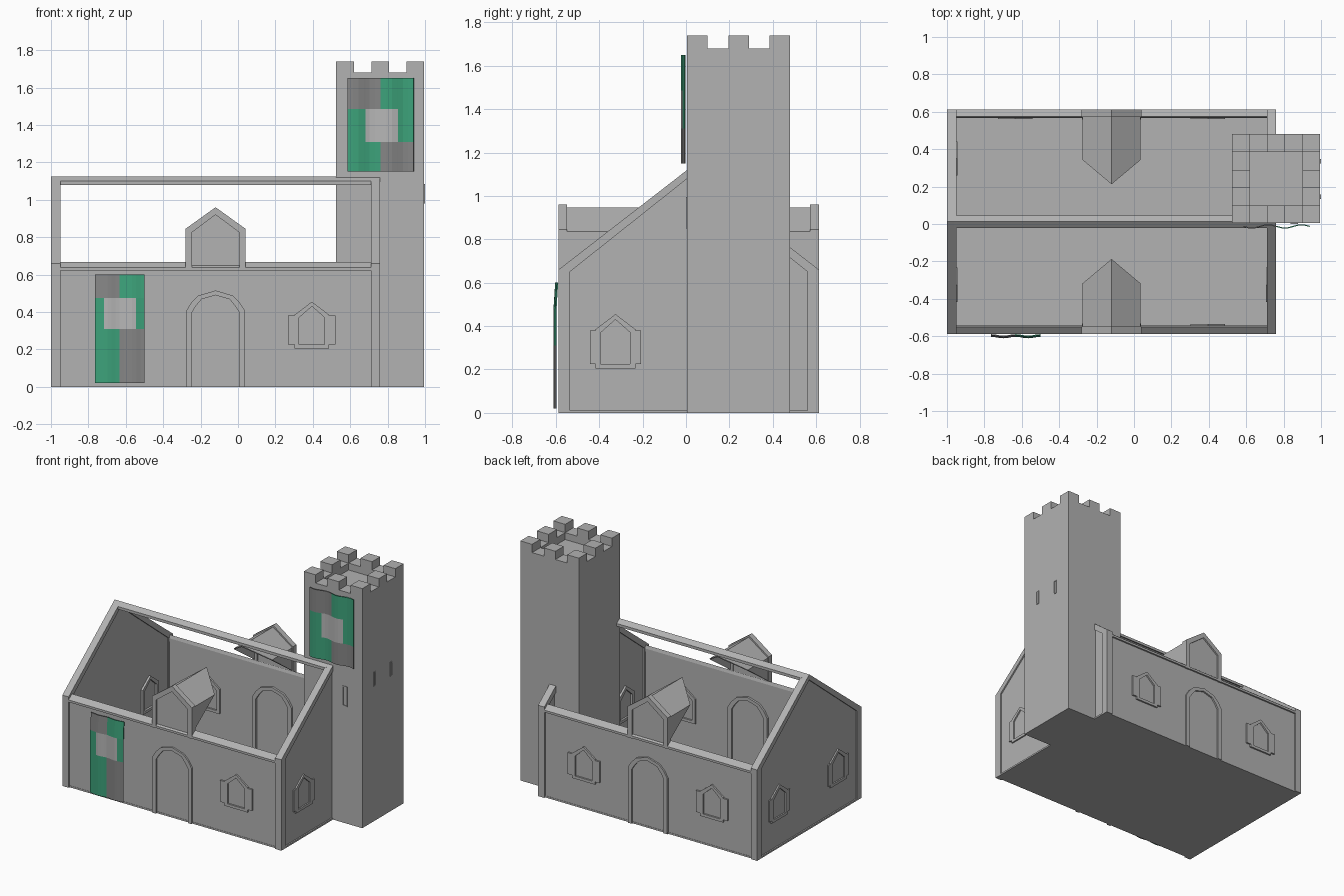
import bpy, bmesh, math
from mathutils import Vector

if "Cube" in bpy.data.objects:
    bpy.data.objects.remove(bpy.data.objects["Cube"])

CX, CY = -0.12, 0.0125          # centre of the hall plan
FRONT, BACK, LEFT, RIGHT = ('y', -1), ('y', 1), ('x', -1), ('x', 1)


def material(name, rgb):
    m = bpy.data.materials.new(name)
    m.diffuse_color = (*rgb, 1)
    m.use_nodes = True
    m.node_tree.nodes["Principled BSDF"].inputs["Base Color"].default_value = m.diffuse_color
    return m


STONE = material("stone grey", (0.445, 0.445, 0.445))
GREEN = material("banner green", (0.046, 0.36, 0.195))
DARK = material("banner dark grey", (0.235, 0.235, 0.235))
PALE = material("banner pale grey", (0.47, 0.47, 0.47))


def place(side, u, z, w):
    """Point on a wall: u along it, z up, w outward from the hall centre."""
    axis, s = side
    return (CX + u, CY + s * w, z) if axis == 'y' else (CX + s * w, CY + u, z)


def finish(name, bm, mats=(STONE,)):
    bmesh.ops.recalc_face_normals(bm, faces=bm.faces)
    me = bpy.data.meshes.new(name)
    bm.to_mesh(me)
    bm.free()
    for m in mats:
        me.materials.append(m)
    ob = bpy.data.objects.new(name, me)
    bpy.context.collection.objects.link(ob)
    return ob


def prism(name, side, pts, w0, w1):
    """Solid outline in (u, z), from depth w0 to w1."""
    bm = bmesh.new()
    a = [bm.verts.new(place(side, u, z, w0)) for u, z in pts]
    b = [bm.verts.new(place(side, u, z, w1)) for u, z in pts]
    bm.faces.new(a)
    bm.faces.new(b)
    for i in range(len(pts)):
        j = (i + 1) % len(pts)
        bm.faces.new((a[i], a[j], b[j], b[i]))
    return finish(name, bm)


def band(name, side, outer, inner, w0, w1, closed=False):
    """Frame strip between two matching outlines."""
    bm = bmesh.new()
    rings = [[bm.verts.new(place(side, u, z, w)) for u, z in line]
             for line, w in ((outer, w0), (outer, w1), (inner, w1), (inner, w0))]
    n = len(outer)
    for i in range(n if closed else n - 1):
        j = (i + 1) % n
        for k in range(4):
            r, q = rings[k], rings[(k + 1) % 4]
            bm.faces.new((r[i], r[j], q[j], q[i]))
    if not closed:
        for i in (0, n - 1):
            bm.faces.new([r[i] for r in rings])
    return finish(name, bm)


def box(name, x0, x1, y0, y1, z0, z1):
    bm = bmesh.new()
    bmesh.ops.create_cube(bm, size=1)
    for v in bm.verts:
        v.co = Vector((x0 if v.co.x < 0 else x1, y0 if v.co.y < 0 else y1, z0 if v.co.z < 0 else z1))
    return finish(name, bm)


def house(c, half, bottom, shoulder, apex):
    return [(c - half, bottom), (c - half, shoulder), (c, apex), (c + half, shoulder), (c + half, bottom)]


def window(side, u, w0, w1, ear):
    band("window_frame", side, house(u, 0.092, 0.205, 0.385, 0.455),
         house(u, 0.068, 0.225, 0.37, 0.43), w0, w1, True)
    for s in (-1, 1):
        a, b = sorted((u + s * 0.09, u + s * ear))
        prism("window_shutter", side, [(a, 0.225), (b, 0.225), (b, 0.38), (a, 0.38)], (w0 + w1) / 2, w1)


# Floor
box("floor", -1, 0.76, CY - 0.59, CY + 0.59, 0, 0.012)

# Long walls with eaves, arched doorway, dormer and windows
for side in (FRONT, BACK):
    prism("long_wall", side, [(-0.86, 0), (0.86, 0), (0.86, 0.63), (-0.86, 0.63)], 0.56, 0.588)
    s = side[1]
    bm = bmesh.new()
    ends = [[bm.verts.new((x, CY + s * w, z)) for w, z in
             ((0.6, 0.622), (0.6, 0.638), (0.562, 0.668), (0.555, 0.645), (0.555, 0.622))] for x in (-0.99, 0.75)]
    for e in ends:
        bm.faces.new(e)
    for i in range(5):
        j = (i + 1) % 5
        bm.faces.new((ends[0][i], ends[0][j], ends[1][j], ends[1][i]))
    finish("eave_beam", bm)

    # Doorway
    arch = [(0.158, 0), (0.158, 0.405), (0.13, 0.45), (0.092, 0.488)]
    hole = [(0.128, 0), (0.128, 0.395), (0.105, 0.432), (0.075, 0.468)]
    band("door_frame", side, arch + [(0, 0.515)] + [(-u, z) for u, z in arch[::-1]],
         hole + [(0, 0.49)] + [(-u, z) for u, z in hole[::-1]], 0.545, 0.6)

    # Dormer: gable frame, panel, then roof and cheeks running back to the roof slope
    band("dormer_frame", side, house(0, 0.16, 0.62, 0.845, 0.96),
         house(0, 0.127, 0.62, 0.825, 0.92), 0.56, 0.6)
    prism("dormer_panel", side, house(0, 0.13, 0.645, 0.827, 0.922), 0.57, 0.588)
    bm = bmesh.new()
    apex = [bm.verts.new(place(side, 0, 0.947, w)) for w in (0.575, 0.2)]
    for k in (-1, 1):
        e0, e1, low = [bm.verts.new(place(side, k * 0.155, z, w))
                       for z, w in ((0.837, 0.575), (0.837, 0.33), (0.66, 0.575))]
        bm.faces.new((apex[0], apex[1], e1, e0))
        bm.faces.new((e0, e1, low))
    roof = finish("dormer_roof", bm)
    mod = roof.modifiers.new("thickness", 'SOLIDIFY')
    mod.thickness = 0.008

    for u in ((0.515,) if side == FRONT else (-0.515, 0.515)):
        window(side, u, 0.548, 0.6, 0.127)

# Gable ends with corner posts and raking frame
for side in (LEFT, RIGHT):
    prism("gable_wall", side, house(0, 0.58, 0, 0.655, 1.105), 0.84, 0.87)
    band("gable_frame", side, house(0, 0.6, 0, 0.66, 1.125),
         house(0, 0.548, 0, 0.65, 1.085), 0.83, 0.88)
    for u in ((-0.3375, 0.3375) if side == LEFT else (-0.3375,)):
        window(side, u, 0.825, 0.88, 0.117)

# Ridge beam
band("ridge_beam", LEFT, [(-0.033, 1.1), (0, 1.125), (0.033, 1.1)],
     [(-0.033, 1.08), (0, 1.1), (0.033, 1.08)], -0.84, 0.84)

# Tower with parapet and merlons
X0, X1, Y0, Y1 = 0.525, 0.995, 0.005, 0.48
box("tower", X0, X1, Y0, Y1, 0, 1.63)
gx = [X0 + (X1 - X0) * i / 5 for i in range(6)]
gy = [Y0 + (Y1 - Y0) * i / 5 for i in range(6)]
bm = bmesh.new()
rings = [[bm.verts.new((x, y, z)) for x, y in
          ((gx[a], gy[a]), (gx[b], gy[a]), (gx[b], gy[b]), (gx[a], gy[b]))]
         for a, b, z in ((0, 5, 1.63), (0, 5, 1.68), (1, 4, 1.68), (1, 4, 1.63))]
for r, q in zip(rings, rings[1:] + rings[:1]):
    for i in range(4):
        j = (i + 1) % 4
        bm.faces.new((r[i], r[j], q[j], q[i]))
finish("tower_parapet", bm)
for i in (0, 2, 4):
    for j in (0, 2, 4):
        if (i, j) != (2, 2):
            box("merlon", gx[i], gx[i + 1], gy[j], gy[j + 1], 1.68, 1.74)


# Arrow slits as raised frames
def slit(side, c, half, z0, z1, w):
    t = 0.006
    band("arrow_slit", side, [(c - half, z0), (c + half, z0), (c + half, z1), (c - half, z1)],
         [(c - half + t, z0 + t), (c + half - t, z0 + t), (c + half - t, z1 - t), (c - half + t, z1 - t)],
         w - 0.004, w + 0.004, True)


slit(FRONT, 0.857 - CX, 0.02, 0.85, 0.995, CY - Y0)
for y in (0.147, 0.336):
    slit(RIGHT, y - CY, 0.012, 0.98, 1.085, X1 - CX)


# Hanging banners: wavy quartered cloth with a pale centre patch
def banner(name, x0, x1, z0, z1, patch, depth):
    mid = (x0 + x1) / 2
    px0, px1, pz0, pz1 = patch
    xs = sorted({round(x0 + (x1 - x0) * i / 12, 4) for i in range(13)} | {px0, px1})
    zs = [z0, pz0, pz1, z1]
    bm = bmesh.new()
    grid = [[bm.verts.new((x, depth(x, (x - x0) / (x1 - x0), z), z)) for x in xs] for z in zs]
    for r in range(3):
        for c in range(len(xs) - 1):
            f = bm.faces.new((grid[r][c], grid[r][c + 1], grid[r + 1][c + 1], grid[r + 1][c]))
            x = (xs[c] + xs[c + 1]) / 2
            if r == 1 and px0 < x < px1:
                f.material_index = 2
            elif (r == 2 and x < mid) or (r == 0 and x > mid):
                f.material_index = 1
    ob = finish(name, bm, (GREEN, DARK, PALE))
    mod = ob.modifiers.new("thickness", 'SOLIDIFY')
    mod.thickness = 0.006
    mod.offset = 0


banner("wall_banner", -0.765, -0.5, 0.02, 0.6, (-0.715, -0.545, 0.31, 0.475),
       lambda x, t, z: -0.592 - 0.008 * (1 - math.cos(4 * math.pi * t)) / 2 - (0.008 if z < 0.55 else 0))
banner("tower_banner", 0.585, 0.94, 1.15, 1.65, (0.68, 0.855, 1.31, 1.485),
       lambda x, t, z: -0.013 - 0.009 * math.sin(4 * math.pi * t))
